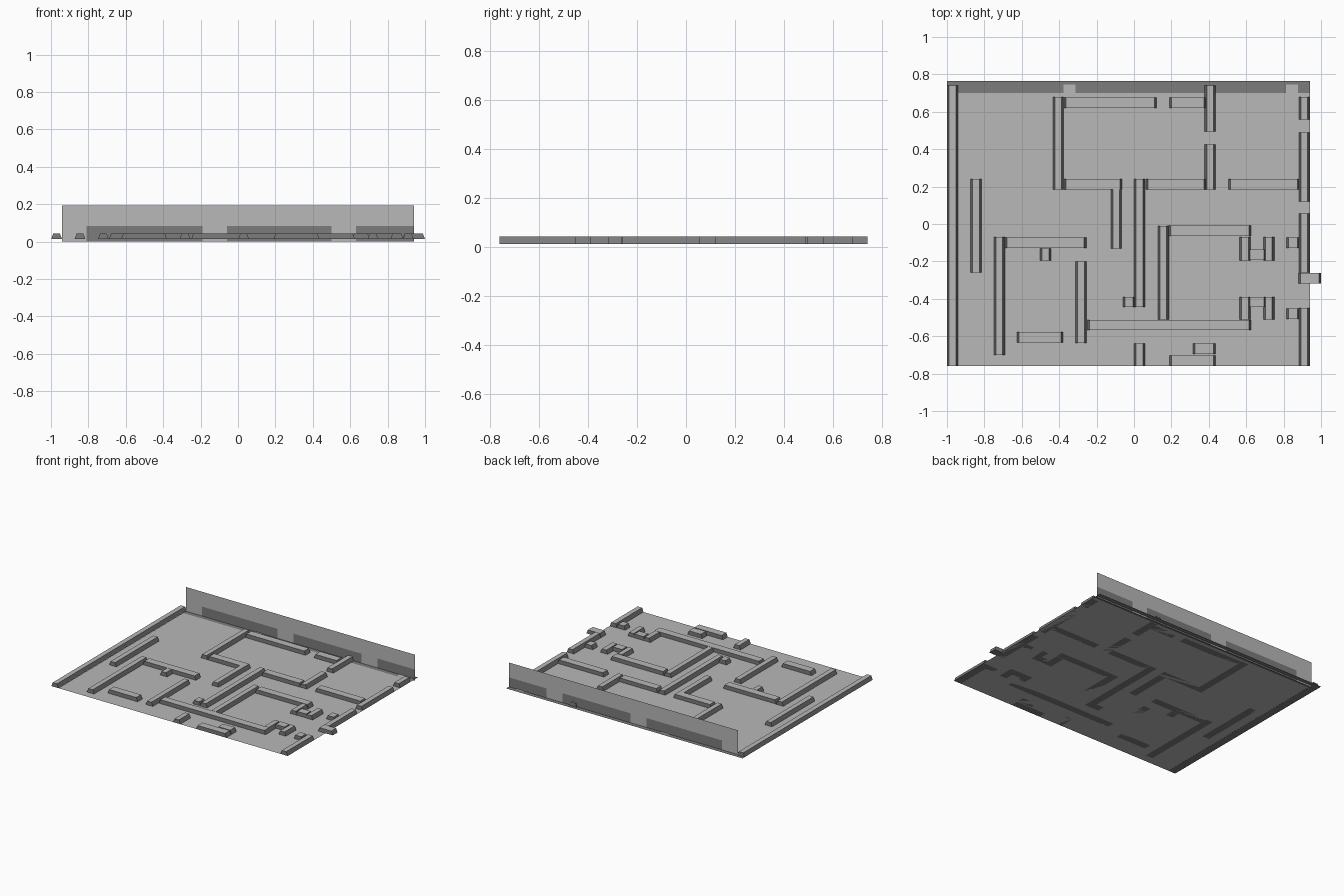
import bpy, bmesh


def material(name, v):
    m = bpy.data.materials.new(name)
    m.diffuse_color = (v, v, v, 1)
    return m


LIGHT = material("light_grey", 0.48)
DARK = material("dark_grey", 0.2)
BASE, TOP, TAPER = 0.013, 0.042, 0.011


def finish(name, bm, mats):
    me = bpy.data.meshes.new(name)
    bm.to_mesh(me)
    bm.free()
    for m in mats:
        me.materials.append(m)
    ob = bpy.data.objects.new(name, me)
    bpy.context.collection.objects.link(ob)
    return ob


def sheet(name, x0, x1, y0, y1, z, mat):
    """Flat horizontal rectangle."""
    bm = bmesh.new()
    bm.faces.new([bm.verts.new(p) for p in
                  ((x0, y0, z), (x1, y0, z), (x1, y1, z), (x0, y1, z))])
    return finish(name, bm, [mat])


def wall(x0, x1, y0, y1):
    """Low wall: sides lean in along x, upright along y, light top."""
    bm = bmesh.new()
    bmesh.ops.create_cube(bm, size=1)
    for v in bm.verts:
        t = TAPER if v.co.z > 0 else 0
        v.co = (x0 + t if v.co.x < 0 else x1 - t,
                y0 if v.co.y < 0 else y1,
                TOP if v.co.z > 0 else BASE)
    bm.normal_update()
    for f in bm.faces:
        f.material_index = 0 if f.normal.z > 0.9 else 1
    return finish("maze_wall", bm, [LIGHT, DARK])


# Floor and the dark strip along its back edge
sheet("floor", -0.94, 0.94, -0.76, 0.70, BASE, LIGHT)
sheet("back_strip", -1.0, 0.94, 0.70, 0.765, BASE, DARK)

# Floor plates lying just above the floor
for x, y in ((-0.79, 0.28), (-0.225, -0.67), (-0.225, -0.165)):
    sheet("floor_plate", x - 0.032, x + 0.032, y - 0.03, y + 0.03, BASE + 0.002, LIGHT)
for x in (-0.345, 0.845):
    sheet("strip_plate", x - 0.033, x + 0.033, 0.70, 0.745, BASE + 0.002, LIGHT)

# Upright back panel, thin, with dark patches along its foot
patches = ((-0.81, -0.19), (-0.06, 0.50), (0.63, 0.94))
xs = [-0.94] + [x for p in patches for x in p]
zs = [0.0, 0.083, 0.193]
bm = bmesh.new()
grid = [[bm.verts.new((x, 0.733, z)) for x in xs] for z in zs]
for r in range(2):
    for c in range(len(xs) - 1):
        f = bm.faces.new((grid[r][c], grid[r][c + 1], grid[r + 1][c + 1], grid[r + 1][c]))
        f.material_index = 1 if r == 0 and c % 2 else 0
finish("back_panel", bm, [LIGHT, DARK])

# Walls running front to back: centre x, start y, end y
for x, y0, y1 in (
        (-0.97, -0.76, 0.74), (-0.845, -0.26, 0.24), (-0.72, -0.70, -0.07),
        (-0.473, -0.195, -0.13), (-0.283, -0.635, -0.20), (-0.405, 0.185, 0.68),
        (0.407, 0.495, 0.74), (0.407, 0.185, 0.425), (-0.095, -0.13, 0.185),
        (0.03, -0.445, 0.24), (0.03, -0.76, -0.64), (0.157, -0.51, -0.01),
        (0.593, -0.195, -0.07), (0.721, -0.195, -0.07),
        (0.593, -0.51, -0.39), (0.721, -0.51, -0.39),
        (0.91, 0.56, 0.68), (0.91, 0.12, 0.49), (0.91, -0.26, 0.055),
        (0.91, -0.76, -0.45)):
    wall(x - 0.029, x + 0.029, y0, y1)

# Walls running left to right: start x, end x, centre y
for x0, x1, y in (
        (-0.69, -0.255, -0.10), (-0.625, -0.38, -0.605), (-0.25, 0.625, -0.54),
        (-0.375, 0.12, 0.648), (0.19, 0.385, 0.648), (-0.375, -0.065, 0.212),
        (0.065, 0.385, 0.212), (0.505, 0.885, 0.212), (-0.06, 0.005, -0.417),
        (0.185, 0.625, -0.037), (0.61, 0.705, -0.165), (0.61, 0.705, -0.417),
        (0.815, 0.885, -0.10), (0.815, 0.885, -0.48), (0.88, 1.0, -0.29),
        (0.315, 0.435, -0.668), (0.19, 0.435, -0.732)):
    wall(x0, x1, y - 0.028, y + 0.028)
